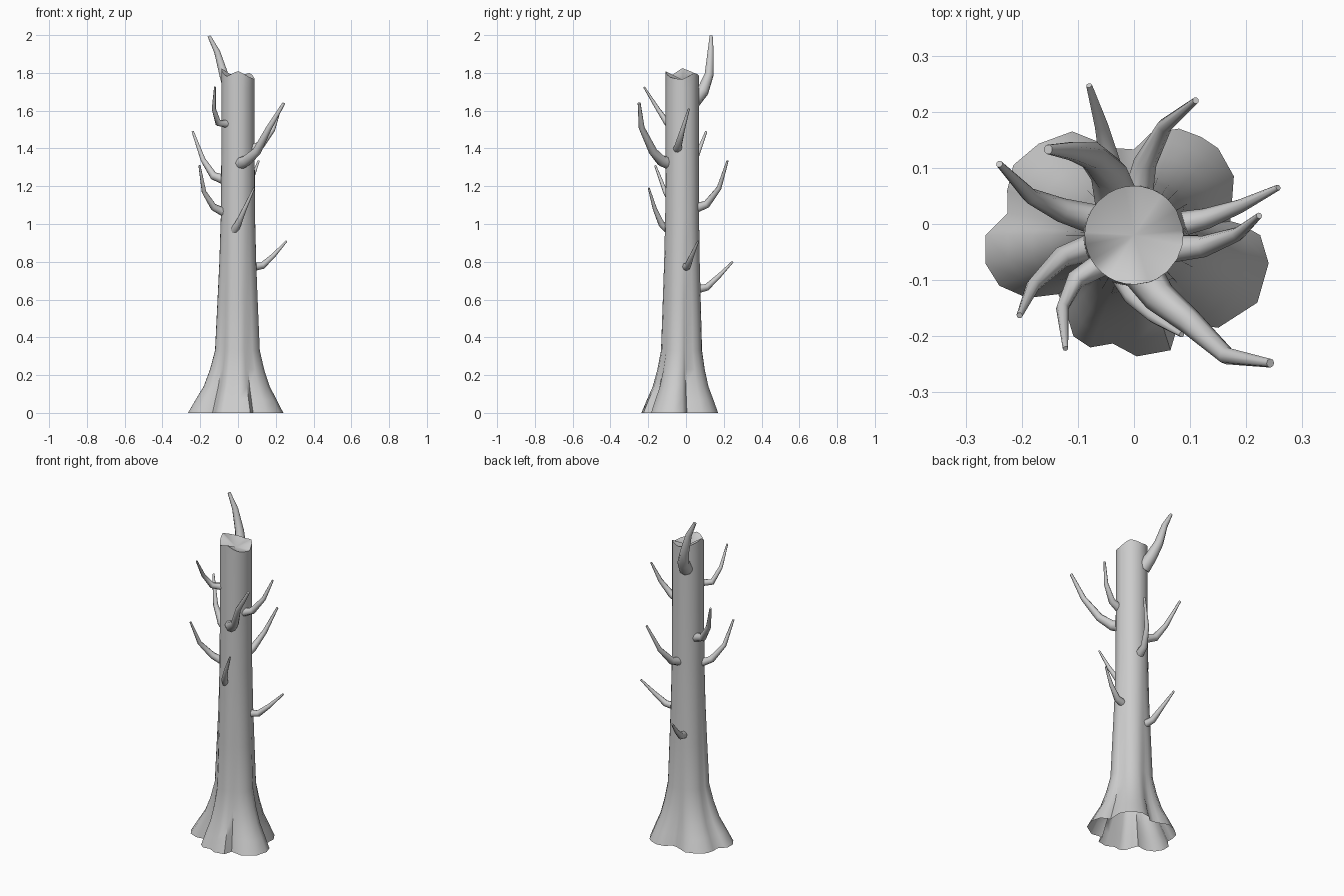
import bpy, bmesh, math

if "Cube" in bpy.data.objects:
    bpy.data.objects.remove(bpy.data.objects["Cube"])

# Root flare outline on the ground (five lobes)
BASE = [(.172, .005), (.178, .085), (.15, .135), (.12, .155), (.08, .17), (.03, .162),
        (0, .133), (-.03, .135), (-.06, .145), (-.11, .165), (-.17, .143), (-.215, .105),
        (-.226, .06), (-.225, .02), (-.25, -.005), (-.265, -.02), (-.265, -.07),
        (-.24, -.11), (-.19, -.132), (-.135, -.125), (-.12, -.16), (-.108, -.2),
        (-.078, -.22), (-.038, -.213), (.005, -.236), (.065, -.225), (.08, -.175),
        (.15, -.185), (.22, -.14), (.24, -.07), (.225, -.02), (.19, 0)]
CY, R = -.02, .088
# (height, share of the root outline left at that height)
LEVELS = [(0, 1), (.07, .77), (.14, .53), (.23, .34), (.33, .19), (.6, .115),
          (.8, .06), (1.05, .015), (1.4, 0), (1.72, 0)]
# Broken rim heights, one per 45 degrees from +x
RIM = [1.765, 1.80, 1.785, 1.80, 1.825, 1.78, 1.81, 1.775]


def smooth(obj, angle):
    bpy.ops.object.select_all(action='DESELECT')
    obj.select_set(True)
    bpy.context.view_layer.objects.active = obj
    bpy.ops.object.shade_smooth_by_angle(angle=math.radians(angle))


def make_trunk():
    bm = bmesh.new()
    polar = [(math.atan2(y - CY, x), math.hypot(x, y - CY)) for x, y in BASE]

    def ring(share, height):
        verts = []
        for a, r in polar:
            rr = R + (r - R) * share
            z = height(a) if callable(height) else height
            verts.append(bm.verts.new((rr * math.cos(a), CY + rr * math.sin(a), z)))
        return verts

    def rim(a):
        t = (a % math.tau) / math.tau * 8
        i, f = int(t) % 8, t % 1
        return RIM[i] * (1 - f) + RIM[(i + 1) % 8] * f

    rings = [ring(s, z) for z, s in LEVELS] + [ring(0, rim)]
    n = len(BASE)
    for lo, hi in zip(rings, rings[1:]):
        for i in range(n):
            j = (i + 1) % n
            bm.faces.new((lo[i], lo[j], hi[j], hi[i]))
    # Hollowed broken top
    c = bm.verts.new((0, CY, 1.765))
    for i in range(n):
        bm.faces.new((rings[-1][i], rings[-1][(i + 1) % n], c))
    me = bpy.data.meshes.new("trunk")
    bm.to_mesh(me)
    bm.free()
    obj = bpy.data.objects.new("trunk", me)
    bpy.context.collection.objects.link(obj)
    smooth(obj, 50)


def make_branch(name, radius, pts):
    cu = bpy.data.curves.new(name, 'CURVE')
    cu.dimensions = '3D'
    cu.bevel_depth = radius
    cu.bevel_resolution = 2
    cu.use_fill_caps = True
    sp = cu.splines.new('POLY')
    sp.points.add(len(pts) - 1)
    for i, (p, co) in enumerate(zip(sp.points, pts)):
        p.co = (*co, 1)
        p.radius = 1 - .78 * (i / (len(pts) - 1)) ** 1.1
    obj = bpy.data.objects.new(name, cu)
    bpy.context.collection.objects.link(obj)
    bpy.ops.object.select_all(action='DESELECT')
    obj.select_set(True)
    bpy.context.view_layer.objects.active = obj
    bpy.ops.object.convert(target='MESH')
    smooth(bpy.context.view_layer.objects.active, 60)


make_trunk()

# Dead branches: base radius and path from trunk to tip
BRANCHES = {
    "top_branch": (.04, [(-.03, .04, 1.65), (-.045, .09, 1.705), (-.075, .122, 1.79),
                         (-.11, .13, 1.91), (-.153, .133, 1.995)]),
    "front_large_branch": (.036, [(.01, -.08, 1.32), (.045, -.13, 1.335), (.1, -.175, 1.385),
                                  (.165, -.235, 1.51), (.243, -.248, 1.64)]),
    "front_left_high_branch": (.022, [(-.055, -.07, 1.53), (-.105, -.1, 1.535),
                                      (-.128, -.15, 1.61), (-.122, -.222, 1.725)]),
    "left_branch": (.028, [(-.06, .005, 1.23), (-.13, .025, 1.255), (-.185, .05, 1.34),
                           (-.24, .107, 1.49)]),
    "left_low_branch": (.025, [(-.06, -.035, 1.055), (-.13, -.06, 1.09), (-.18, -.11, 1.17),
                               (-.204, -.163, 1.31)]),
    "front_low_branch": (.023, [(-.02, -.09, .965), (.0, -.13, 1.0), (.035, -.165, 1.08),
                                (.085, -.197, 1.19)]),
    "right_low_branch": (.024, [(.06, -.005, .77), (.13, .01, .78), (.19, .032, .835),
                                (.257, .065, .91)]),
    "right_high_branch": (.025, [(.06, -.045, 1.395), (.125, -.04, 1.42), (.185, -.018, 1.5),
                                 (.223, .015, 1.61)]),
    "back_branch": (.027, [(.005, .04, 1.08), (.02, .11, 1.105), (.055, .175, 1.19),
                           (.11, .22, 1.335)]),
    "back_low_branch": (.024, [(-.025, .04, .65), (-.043, .11, .665), (-.058, .175, .725),
                               (-.08, .247, .80)]),
}
for name, (radius, pts) in BRANCHES.items():
    make_branch(name, radius, pts)
